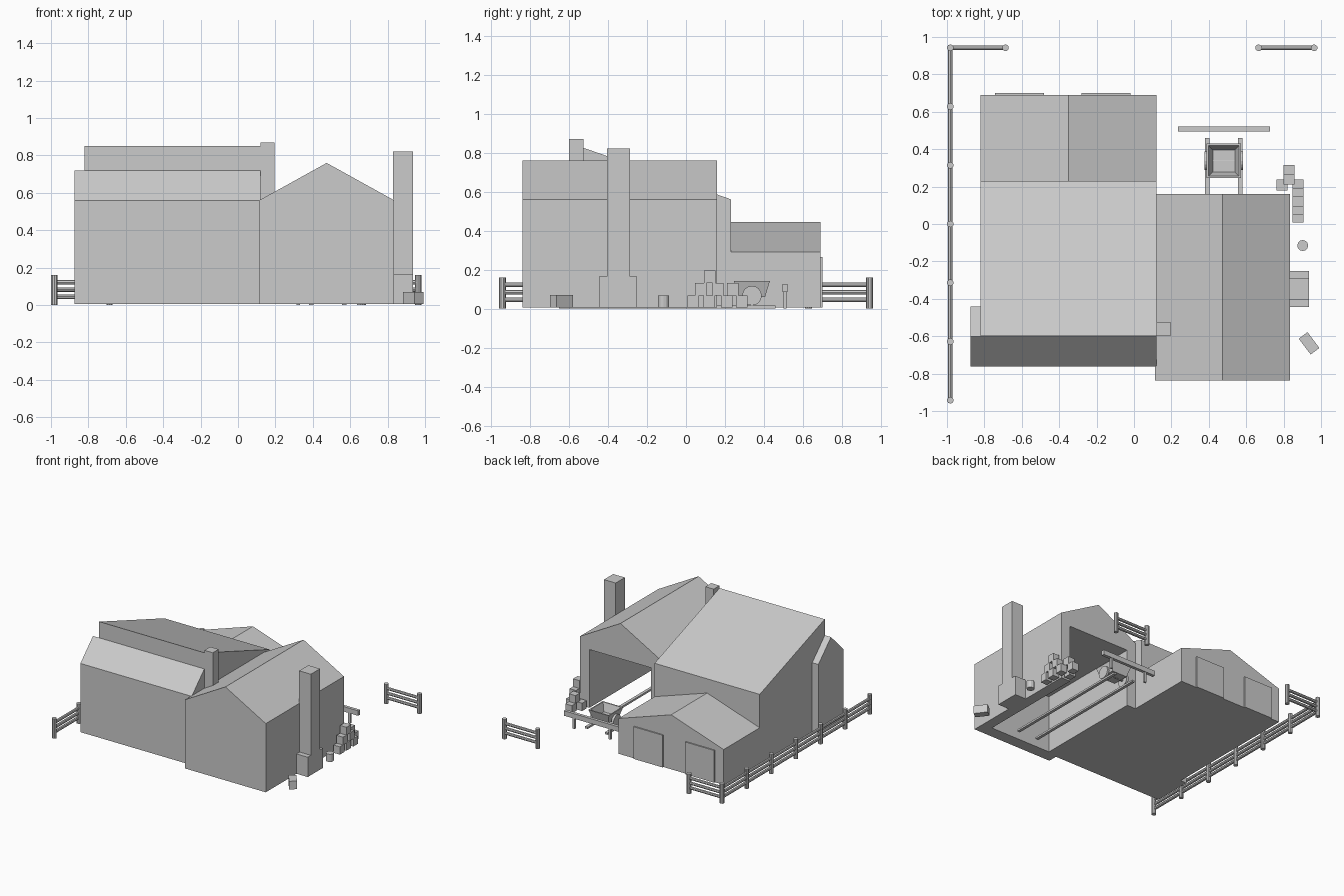
import bpy, bmesh, math
from mathutils import Vector

if "Cube" in bpy.data.objects:
    bpy.data.objects.remove(bpy.data.objects["Cube"])


def add_mesh(name, bm):
    bmesh.ops.recalc_face_normals(bm, faces=bm.faces)
    me = bpy.data.meshes.new(name)
    bm.to_mesh(me)
    bm.free()
    ob = bpy.data.objects.new(name, me)
    bpy.context.collection.objects.link(ob)
    return ob


def box(name, x0, x1, y0, y1, z0, z1):
    bm = bmesh.new()
    bmesh.ops.create_cube(bm, size=1)
    for v in bm.verts:
        v.co = ((x0 + x1) / 2 + v.co.x * (x1 - x0),
                (y0 + y1) / 2 + v.co.y * (y1 - y0),
                (z0 + z1) / 2 + v.co.z * (z1 - z0))
    return add_mesh(name, bm)


def prism(name, profile, axis, a, b):
    """Extrude a (horizontal, z) profile along x or y from a to b."""
    bm = bmesh.new()
    pt = (lambda h, z: (a, h, z)) if axis == 'x' else (lambda h, z: (h, a, z))
    face = bm.faces.new([bm.verts.new(pt(h, z)) for h, z in profile])
    ext = bmesh.ops.extrude_face_region(bm, geom=[face])
    move = Vector((b - a, 0, 0)) if axis == 'x' else Vector((0, b - a, 0))
    bmesh.ops.translate(bm, vec=move,
                        verts=[g for g in ext['geom'] if isinstance(g, bmesh.types.BMVert)])
    return add_mesh(name, bm)


def rod(name, p, q, r, sides=10):
    p, q = Vector(p), Vector(q)
    bm = bmesh.new()
    bmesh.ops.create_cone(bm, cap_ends=True, segments=sides, radius1=r, radius2=r,
                          depth=(q - p).length)
    m = (q - p).to_track_quat('Z', 'Y').to_matrix().to_4x4()
    m.translation = (p + q) / 2
    bm.transform(m)
    return add_mesh(name, bm)


def gable(h0, h1, eave, ridge, z0=0.005):
    return [(h0, z0), (h1, z0), (h1, eave), ((h0 + h1) / 2, ridge), (h0, eave)]


# Buildings
B = 0.005
prism("front_house", gable(-0.762, -0.44, 0.56, 0.72), 'x', -0.875, 0.12)
prism("main_hall", [(-0.60, B), (0.23, B), (0.23, 0.56), (-0.60, 0.85)], 'x', -0.82, 0.12)
prism("back_shed", gable(-0.82, 0.12, 0.29, 0.445), 'y', 0.22, 0.69)
for x0 in (-0.742, -0.28):
    box("back_door", x0, x0 + 0.26, 0.68, 0.70, B, 0.265)

# Open workshop, hollowed from the back
shop = prism("workshop", gable(0.113, 0.835, 0.56, 0.76), 'y', -0.838, 0.16)
cut = box("workshop_cutter", 0.20, 0.75, -0.74, 0.3, -0.1, 0.475)
cut.hide_render = True
mod = shop.modifiers.new("hollow", 'BOOLEAN')
mod.operation = 'DIFFERENCE'
mod.solver = 'EXACT'
mod.object = cut
bpy.context.view_layer.objects.active = shop
bpy.ops.object.modifier_apply(modifier=mod.name)
bpy.data.objects.remove(cut)

# Chimneys
box("inner_chimney", 0.12, 0.195, -0.60, -0.525, B, 0.87)
box("side_chimney_base", 0.83, 0.935, -0.445, -0.25, B, 0.165)
box("side_chimney_stack", 0.83, 0.935, -0.405, -0.288, 0.16, 0.82)

# Cart rails and cart
for x in (0.392, 0.568):
    box("cart_rail", x - 0.012, x + 0.012, -0.65, 0.46, 0, 0.015)
bm = bmesh.new()
bmesh.ops.create_cube(bm, size=1)
for v in bm.verts:
    s = 0.183 if v.co.z > 0 else 0.135
    v.co = (0.48 + v.co.x * s, 0.338 + v.co.y * s, 0.14 if v.co.z > 0 else 0.06)
bm.faces.ensure_lookup_table()
top = max(bm.faces, key=lambda f: f.calc_center_median().z)
bmesh.ops.inset_region(bm, faces=[top], thickness=0.014)
ext = bmesh.ops.extrude_discrete_faces(bm, faces=[top])
inner = ext['faces'][0]
for v in inner.verts:
    v.co = (0.48 + (v.co.x - 0.48) * 0.72, 0.338 + (v.co.y - 0.338) * 0.72, 0.075)
add_mesh("cart_bin", bm)
for x in (0.387, 0.573):
    rod("cart_wheel", (x - 0.009, 0.338, 0.066), (x + 0.009, 0.338, 0.066), 0.05, 16)
rod("cart_axle", (0.387, 0.338, 0.066), (0.573, 0.338, 0.066), 0.01, 8)

# Hitching beam behind the workshop
box("beam", 0.235, 0.727, 0.495, 0.52, 0.085, 0.125)
for x in (0.322, 0.645):
    box("beam_post", x - 0.01, x + 0.01, 0.5, 0.516, 0, 0.09)

# Crates: a stacked row and a small pile
S = 0.058
for level, ys in enumerate([(0.008, 0.09, 0.18), (0.047, 0.135), (0.092,)]):
    for y in ys:
        box("crate", 0.848, 0.905, y, y + S, B + level * 0.063, B + (level + 1) * 0.063)
for x, y, level in ((0.762, 0.18, 0), (0.80, 0.257, 0), (0.80, 0.21, 1)):
    box("crate", x, x + S, y, y + S, B + level * 0.063, B + (level + 1) * 0.063)
trough = box("loose_crate", -0.053, 0.053, -0.029, 0.029, B, 0.07)
trough.location = (0.936, -0.638, 0)
trough.rotation_euler.z = math.radians(-53)
rod("barrel", (0.902, -0.115, B), (0.902, -0.115, 0.067), 0.029, 12)

# Fence: posts joined by three rails
def fence(points):
    for x, y in points:
        rod("fence_post", (x, y, 0), (x, y, 0.16), 0.018)
    for (x0, y0), (x1, y1) in zip(points, points[1:]):
        for z in (0.045, 0.083, 0.122):
            rod("fence_rail", (x0, y0, z), (x1, y1, z), 0.012, 8)


fence([(-0.687, 0.942)] + [(-0.982, 0.942 - i * 0.314) for i in range(7)])
fence([(0.666, 0.942), (0.963, 0.942)])
